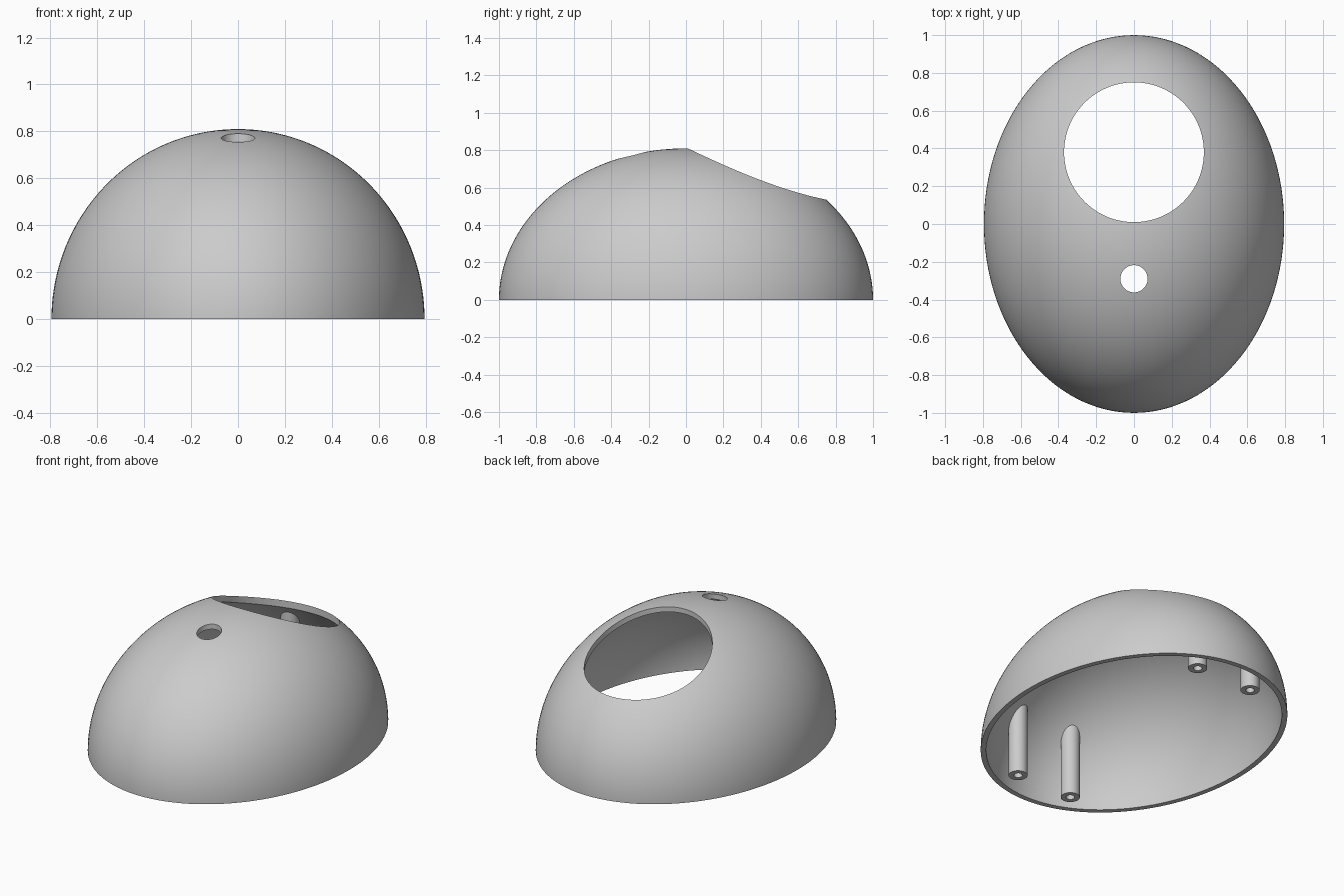
import bpy
import bmesh
from mathutils import Matrix, Vector

if "Cube" in bpy.data.objects:
    bpy.data.objects.remove(bpy.data.objects["Cube"], do_unlink=True)

OUTER = Vector((0.795, 1.0, 0.81))
WALL = 0.032
INNER = OUTER - Vector((WALL, WALL, WALL))
MIDDLE = (OUTER + INNER) / 2

grey = bpy.data.materials.new("plain grey")
grey.use_nodes = True
COLOUR = (0.6, 0.6, 0.6, 1)
grey.diffuse_color = COLOUR
grey.node_tree.nodes["Principled BSDF"].inputs["Base Color"].default_value = COLOUR


def make_object(name, bm):
    bmesh.ops.recalc_face_normals(bm, faces=bm.faces)
    mesh = bpy.data.meshes.new(name)
    bm.to_mesh(mesh)
    bm.free()
    mesh.materials.append(grey)
    obj = bpy.data.objects.new(name, mesh)
    bpy.context.collection.objects.link(obj)
    return obj


def ellipsoid(name, radii):
    # An odd ring count keeps vertices off the z = 0 plane
    bm = bmesh.new()
    bmesh.ops.create_uvsphere(bm, u_segments=128, v_segments=95, radius=1)
    bmesh.ops.scale(bm, vec=radii, verts=bm.verts)
    return make_object(name, bm)


def cylinder(name, x, y, radius, bottom, top, sides=48):
    bm = bmesh.new()
    bmesh.ops.create_cone(bm, cap_ends=True, segments=sides, radius1=radius, radius2=radius,
                          depth=top - bottom,
                          matrix=Matrix.Translation((x, y, (bottom + top) / 2)))
    return make_object(name, bm)


def activate(obj):
    bpy.ops.object.select_all(action="DESELECT")
    obj.select_set(True)
    bpy.context.view_layer.objects.active = obj


def apply_boolean(obj, tool, operation):
    mod = obj.modifiers.new("cut", "BOOLEAN")
    mod.operation = operation
    mod.solver = "EXACT"
    mod.object = tool
    bpy.context.view_layer.update()
    activate(obj)
    bpy.ops.object.modifier_apply(modifier=mod.name)
    bpy.data.objects.remove(tool, do_unlink=True)


def smooth(obj):
    activate(obj)
    bpy.ops.object.shade_smooth_by_angle(angle=0.6)


# Hollow dome: ellipsoid cut flat at the base, then hollowed out
dome = ellipsoid("dome_shell", OUTER)
apply_boolean(dome, cylinder("base_cutter", 0, 0, 2, -2, 0), "DIFFERENCE")
apply_boolean(dome, ellipsoid("hollow_cutter", INNER), "DIFFERENCE")

# Large rear opening and small front hole, both cut straight down
apply_boolean(dome, cylinder("large_cutter", 0, 0.38, 0.37, 0.2, 1, 128), "DIFFERENCE")
apply_boolean(dome, cylinder("small_cutter", 0, -0.29, 0.072, 0.4, 1, 64), "DIFFERENCE")
smooth(dome)

# Four screw posts that end inside the dome wall
for end, y in (("front", -0.807), ("back", 0.807)):
    for side, x in (("left", 0.197), ("right", -0.197)):
        post = cylinder(f"{end}_{side}_post", x, y, 0.055, 0, 0.7)
        apply_boolean(post, ellipsoid("post_trimmer", MIDDLE), "INTERSECT")
        apply_boolean(post, cylinder("bore_cutter", x, y, 0.025, -0.1, 0.25), "DIFFERENCE")
        smooth(post)
